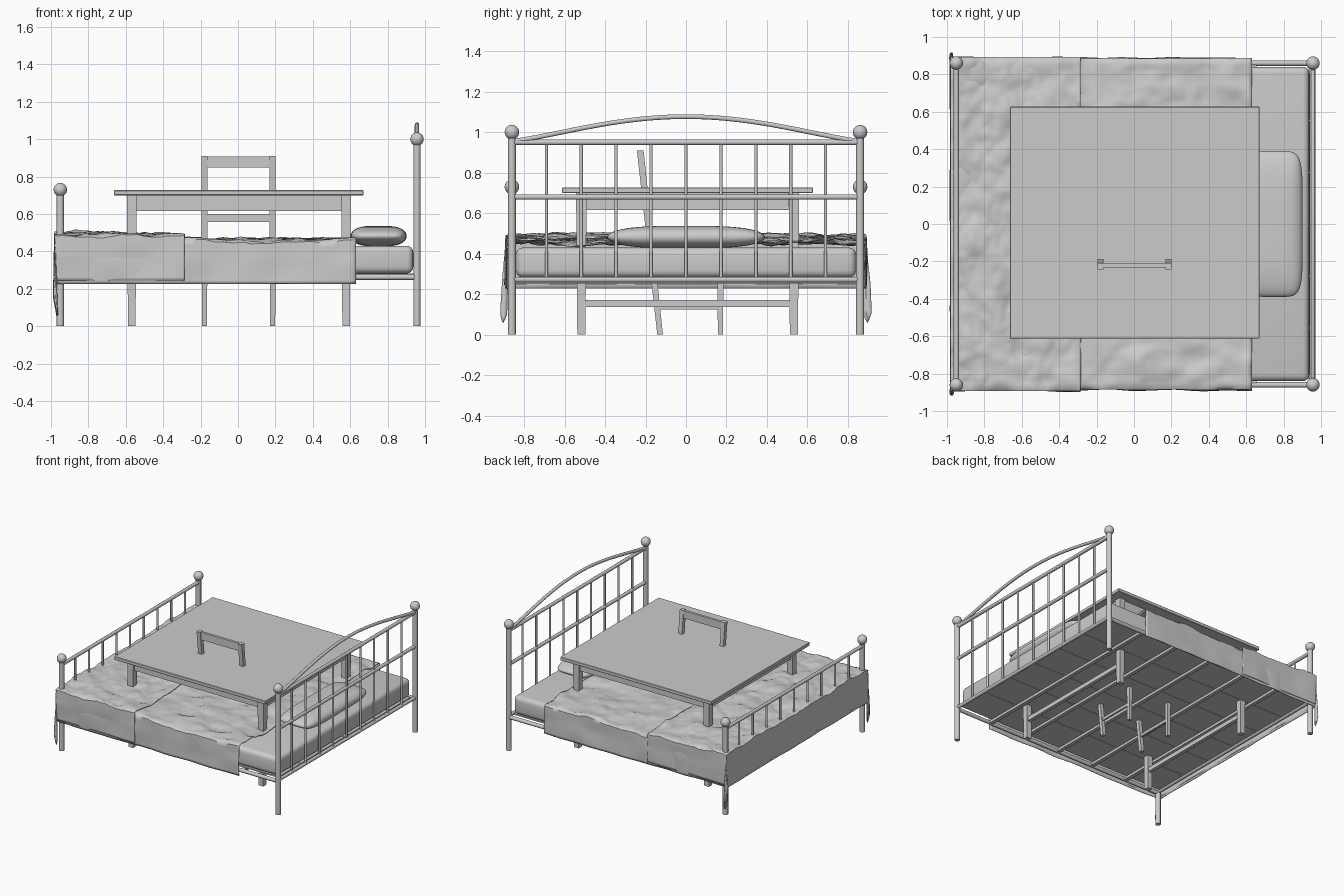
import bpy, bmesh, math
from mathutils import Vector, noise

if "Cube" in bpy.data.objects:
    bpy.data.objects.remove(bpy.data.objects["Cube"])


def finish(name, bm, smooth=None):
    bmesh.ops.recalc_face_normals(bm, faces=bm.faces)
    me = bpy.data.meshes.new(name)
    bm.to_mesh(me)
    bm.free()
    ob = bpy.data.objects.new(name, me)
    bpy.context.collection.objects.link(ob)
    if smooth:
        bpy.ops.object.select_all(action='DESELECT')
        bpy.context.view_layer.objects.active = ob
        ob.select_set(True)
        bpy.ops.object.shade_smooth_by_angle(angle=math.radians(smooth))
    return ob


def box(name, x, y, z, bevel=0.0, segs=1):
    bm = bmesh.new()
    bmesh.ops.create_cube(bm, size=1)
    for v in bm.verts:
        v.co = [(a + b) / 2 + c * (b - a) for (a, b), c in zip((x, y, z), v.co)]
    if bevel:
        bmesh.ops.bevel(bm, geom=bm.edges[:], offset=bevel, segments=segs,
                        profile=0.5, affect='EDGES')
    return finish(name, bm, 40 if segs > 1 else None)


def strut(name, base, top, size0, size1):
    """Square leg that may lean and taper."""
    bm = bmesh.new()
    bmesh.ops.create_cube(bm, size=1)
    for v in bm.verts:
        p, s = (top, size1) if v.co.z > 0 else (base, size0)
        v.co = (p[0] + v.co.x * s, p[1] + v.co.y * s, p[2])
    return finish(name, bm)


def tube(name, pts, r):
    cu = bpy.data.curves.new(name, 'CURVE')
    cu.dimensions = '3D'
    cu.bevel_depth = r
    cu.bevel_resolution = 3
    cu.use_fill_caps = True
    sp = cu.splines.new('POLY')
    sp.points.add(len(pts) - 1)
    for p, q in zip(sp.points, pts):
        p.co = (*q, 1)
    ob = bpy.data.objects.new(name, cu)
    bpy.context.collection.objects.link(ob)
    return ob


def ball(name, loc, r):
    bm = bmesh.new()
    bmesh.ops.create_uvsphere(bm, u_segments=20, v_segments=12, radius=r)
    bmesh.ops.translate(bm, vec=loc, verts=bm.verts)
    return finish(name, bm, 60)


# Metal head and foot frames
Y = 0.86
BARS = [i * 0.1725 for i in range(-4, 5)]
for end, x, ball_z, rail_zs in (("head", 0.957, 1.0, (0.95, 0.68, 0.272)),
                                ("foot", -0.95, 0.73, (0.68, 0.272))):
    for s in (-1, 1):
        tube(end + "_post", [(x, s * Y, 0), (x, s * Y, ball_z)], 0.02)
        ball(end + "_post_ball", (x, s * Y, ball_z), 0.036)
    for z in rail_zs:
        tube(end + "_rail", [(x, -Y, z), (x, Y, z)], 0.014)
    for y in BARS:
        tube(end + "_bar", [(x, y, 0.272), (x, y, rail_zs[0])], 0.008)
arch = [(0.957, Y * k / 16, 0.955 + 0.122 * math.cos(math.pi / 2 * k / 16) ** 1.2)
        for k in range(-16, 17)]
tube("head_arch", arch, 0.012)

# Side rails, cross slats and lengthwise boards under the mattress
for s in (-1, 1):
    tube("side_rail", [(-0.95, s * Y, 0.262), (0.957, s * Y, 0.262)], 0.015)
for i in range(5):
    x = -0.64 + i * 0.32
    box("cross_slat", (x - 0.015, x + 0.015), (-Y, Y), (0.252, 0.272))
for i in range(6):
    y = -0.83 + i * 0.277
    box("bed_board", (-0.94, 0.94), (y, y + 0.272), (0.272, 0.282))

# Mattress and pillow
box("mattress", (-0.93, 0.937), (-0.84, 0.84), (0.282, 0.43), 0.035, 4)
bm = bmesh.new()
bmesh.ops.create_uvsphere(bm, u_segments=48, v_segments=24, radius=1)
for v in bm.verts:
    sq = lambda c, e: math.copysign(abs(c) ** e, c)
    rad = math.hypot(v.co.x, v.co.y) or 1
    cx, cy, k = v.co.x / rad, v.co.y / rad, rad ** 0.6
    v.co = (0.752 + 0.15 * k * sq(cx, 0.35), 0.39 * k * sq(cy, 0.35),
            0.482 + 0.055 * v.co.z)
finish("pillow", bm, 60)


# Rumpled blankets: a sheet folded down over both sides and the foot end
def blanket(name, x1, top, lump, side, seed):
    nx, ny, hang = 80, 120, 0.23
    foot, bm, rows = -0.972, bmesh.new(), []
    for i in range(nx + 1):
        u = foot - hang + (x1 - foot + hang) * i / nx
        row = []
        for j in range(ny + 1):
            v = (side + hang) * (2 * j / ny - 1)
            dx, dy = max(0, foot - u), max(0, abs(v) - side)
            drop = (dx ** 1.25 + dy ** 1.25) ** 0.8
            n = noise.fractal(Vector((u * 6, v * 6, seed)), 0.9, 2.0, 3)
            ripple = noise.noise(Vector((u * 5, v * 5, seed + 9)))
            sgn = 1 if v > 0 else -1
            x, y = max(u, foot), max(-side, min(side, v))
            flat = max(0, 1 - drop / 0.06)
            slope = 0.02 * max(0, -u) * flat
            z = top + slope + lump * n * flat - drop
            # corner folds and wavy hems
            if dy:
                y += sgn * (0.006 + 0.012 * ripple * min(1, dy / 0.1))
            if dx:
                x += -0.008 + 0.008 * ripple * min(1, dx / 0.1)
            if dx and dy:
                fold = min(dx, dy)
                y += sgn * 0.09 * fold * math.sin((dx - dy) * 25) + sgn * 0.05 * fold
                x += 0.04 * fold * math.cos((dx - dy) * 25)
            row.append(bm.verts.new((max(x, -0.993), y, z)))
        rows.append(row)
    for a, b in zip(rows, rows[1:]):
        for j in range(ny):
            bm.faces.new((a[j], b[j], b[j + 1], a[j + 1]))
    ob = finish(name, bm, 50)
    m = ob.modifiers.new("thickness", 'SOLIDIFY')
    m.thickness = 0.005
    m.offset = 0


blanket("blanket", 0.63, 0.457, 0.022, 0.878, 1.3)
blanket("folded_throw", -0.285, 0.474, 0.022, 0.884, 5.7)

# Table: top, aprons, tapered legs and stretchers
CY = 0.008
box("table_top", (-0.663, 0.67), (-0.612, 0.627), (0.70, 0.727), 0.003)
for s in (-1, 1):
    y, x = CY + s * 0.525, 0.005 + s * 0.573
    box("table_long_apron", (-0.55, 0.56), (y - 0.012, y + 0.012), (0.615, 0.70))
    box("table_side_apron", (x - 0.012, x + 0.012), (CY - 0.51, CY + 0.51), (0.615, 0.70))
    box("table_stretcher", (x - 0.014, x + 0.014), (CY - 0.51, CY + 0.51), (0.137, 0.17))
    for t in (-1, 1):
        yy = CY + t * 0.525
        strut("table_leg", (x, yy, 0), (x, yy, 0.70), 0.04, 0.052)

# Chair: raked back posts, front legs, seat, back rails and stretchers
for s in (-1, 1):
    x = 0.003 + s * 0.182
    strut("chair_back_post", (x, -0.128, 0), (x, -0.226, 0.91), 0.028, 0.033)
    strut("chair_front_leg", (x, 0.17, 0), (x, 0.17, 0.44), 0.025, 0.033)
    box("chair_side_stretcher", (x - 0.008, x + 0.008), (-0.14, 0.17), (0.125, 0.147))
box("chair_seat", (-0.2, 0.206), (-0.19, 0.195), (0.425, 0.445), 0.004)
box("chair_top_rail", (-0.175, 0.18), (-0.232, -0.212), (0.848, 0.908))
box("chair_mid_rail", (-0.175, 0.18), (-0.2, -0.182), (0.557, 0.6))
